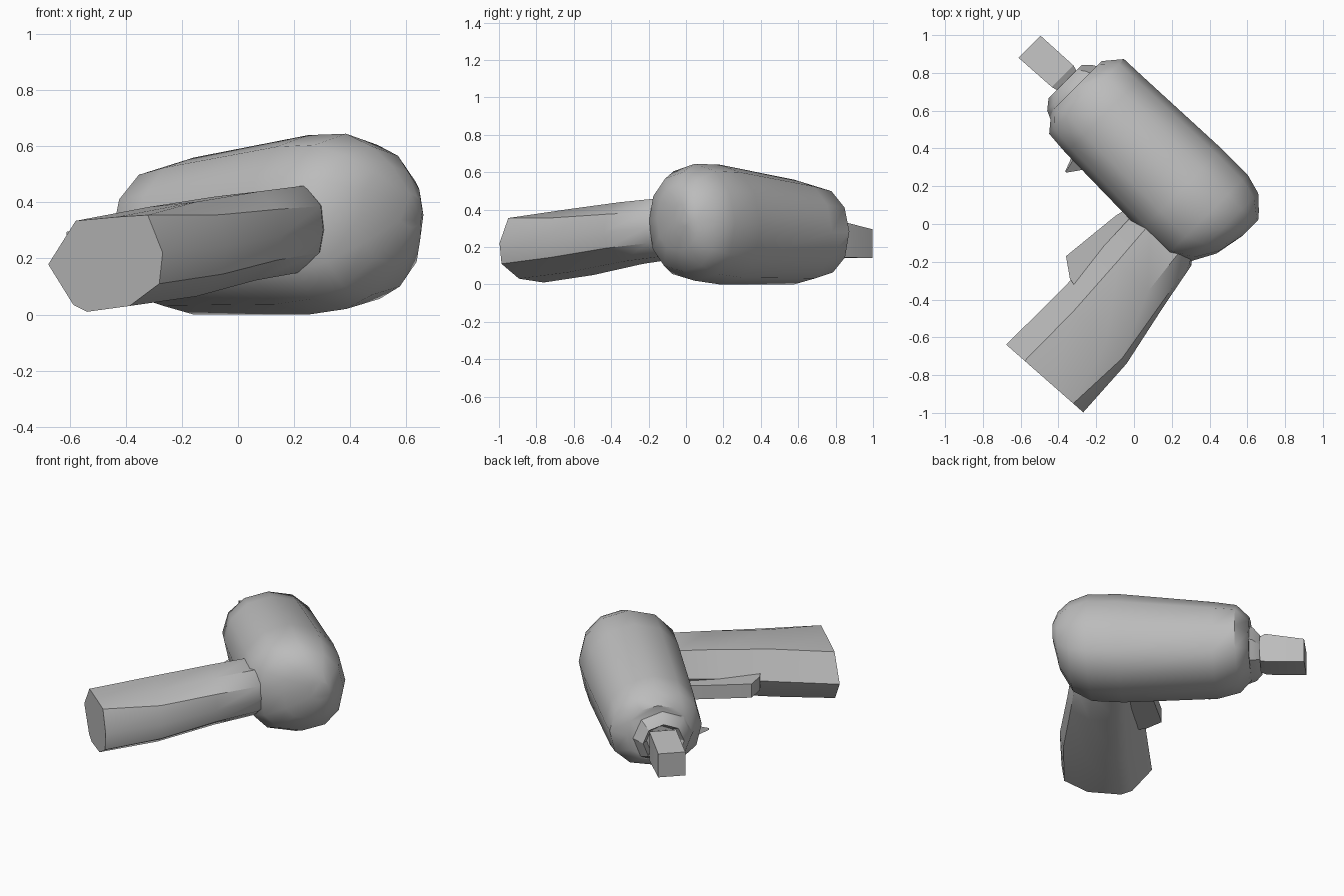
import bpy, bmesh, math
from mathutils import Vector

cube = bpy.data.objects.get("Cube")
if cube:
    bpy.data.objects.remove(cube, do_unlink=True)

grey = bpy.data.materials.new("plain grey")
grey.use_nodes = True
colour = (0.5, 0.5, 0.5, 1)
grey.diffuse_color = colour
grey.node_tree.nodes["Principled BSDF"].inputs["Base Color"].default_value = colour

R = math.sqrt(0.5)


def place(a, p, z):
    """a runs along the barrel to the nose, p from the handle up to the barrel."""
    return Vector(((p - a) * R, (p + a) * R, z))


def loft(name, rings, angle=40):
    """Skin a row of equal rings and cap both ends."""
    bm = bmesh.new()
    rows = [[bm.verts.new(place(*c)) for c in ring] for ring in rings]
    n = len(rows[0])
    for r, s in zip(rows, rows[1:]):
        for i in range(n):
            j = (i + 1) % n
            bm.faces.new((r[i], r[j], s[j], s[i]))
    bm.faces.new(rows[0])
    bm.faces.new(rows[-1])
    bmesh.ops.recalc_face_normals(bm, faces=bm.faces)
    mesh = bpy.data.meshes.new(name)
    bm.to_mesh(mesh)
    bm.free()
    mesh.materials.append(grey)
    obj = bpy.data.objects.new(name, mesh)
    bpy.context.collection.objects.link(obj)
    bpy.ops.object.select_all(action="DESELECT")
    obj.select_set(True)
    bpy.context.view_layer.objects.active = obj
    bpy.ops.object.shade_smooth_by_angle(angle=math.radians(angle))
    return obj


def oval(a, p0, p1, z0, z1, n=12):
    """Ring across the barrel, round above and a little squarer below."""
    ring = []
    for i in range(n):
        t = 2 * math.pi * i / n
        power = 0.95 if t < math.pi else 0.85
        c, s = (math.copysign(abs(f) ** power, f) for f in (math.cos(t), math.sin(t)))
        ring.append((a, (p0 + p1 + (p1 - p0) * c) / 2, (z0 + z1 + (z1 - z0) * s) / 2))
    return ring


# Barrel housing: domed rear, slight taper to the nose
loft("barrel_housing", [oval(*s) for s in (
    (-0.45, 0.36, 0.48, 0.31, 0.43),
    (-0.42, 0.2, 0.515, 0.18, 0.53),
    (-0.35, 0.07, 0.58, 0.07, 0.6),
    (-0.24, 0.0, 0.61, 0.02, 0.645),
    (-0.05, 0.0, 0.61, 0.0, 0.64),
    (0.52, 0.01, 0.585, 0.0, 0.56),
    (0.655, 0.02, 0.58, 0.035, 0.53),
    (0.73, 0.11, 0.49, 0.1, 0.46),
)], 45)

# Nose collar with a recessed front around the bit
loft("nose_collar", [oval(*s, n=8) for s in (
    (0.64, 0.05, 0.5, 0.07, 0.46),
    (0.75, 0.1, 0.44, 0.1, 0.41),
    (0.79, 0.15, 0.4, 0.13, 0.36),
    (0.74, 0.19, 0.37, 0.15, 0.33),
)], 30)

# Square bit on a narrower neck
loft("bit", [[(a, p0, z0), (a, p1, z0), (a, p1, z1), (a, p0, z1)]
             for a, p0, p1, z0, z1 in ((0.72, 0.23, 0.34, 0.18, 0.29),
                                       (0.82, 0.205, 0.367, 0.145, 0.335),
                                       (1.055, 0.19, 0.355, 0.14, 0.295))], 20)

# Handle: its section (u back to front, v upward) changes from the butt to the joint
butt = ((0, 0.61), (0.13, 1), (0.4, 0.98), (0.76, 0.94), (1, 0.49),
        (0.78, 0.07), (0.66, 0), (0.29, 0.06), (0.03, 0.29))
joint = ((0, 0.5), (0.03, 0.77), (0.23, 1), (0.76, 0.94), (1, 0.5),
         (0.78, 0.07), (0.66, 0), (0.3, 0.03), (0.05, 0.25))


def grip(blend, p, tilt, a0, a1, z0, z1):
    ring = []
    for b, j in zip(butt, joint):
        u, v = Vector(b).lerp(Vector(j), blend)
        ring.append((a0 + (a1 - a0) * u, p - tilt * u, z0 + (z1 - z0) * v))
    return ring


loft("handle", [grip(*s) for s in (
    (0, -0.895, 0.035, -0.515, 0.027, 0.01, 0.355),
    (0.6, -0.55, 0, -0.495, 0.025, 0.05, 0.405),
    (0.85, -0.2, 0, -0.42, 0.03, 0.11, 0.44),
    (1, 0.06, 0, -0.37, 0.04, 0.14, 0.46),
    (1, 0.2, 0, -0.25, 0.06, 0.17, 0.46),
)], 40)

# Trigger: slanted wedge at the front of the handle
loft("trigger", [[(-0.1, -0.47, z), (0.035, -0.445, z), (0.134, -0.375, z),
                  (0.1, -0.04, z), (0.08, 0.05, z), (-0.1, 0.05, z)]
                 for z in (0.185, 0.275)], 30)

# Small pointed catch under the barrel
loft("catch", [[(a, 0.06, z) for a, z in ((0.36, 0.14), (0.5, 0.12), (0.48, 0.2))],
               [(a, -0.06, z) for a, z in ((0.445, 0.145), (0.455, 0.145), (0.45, 0.155))]], 30)
